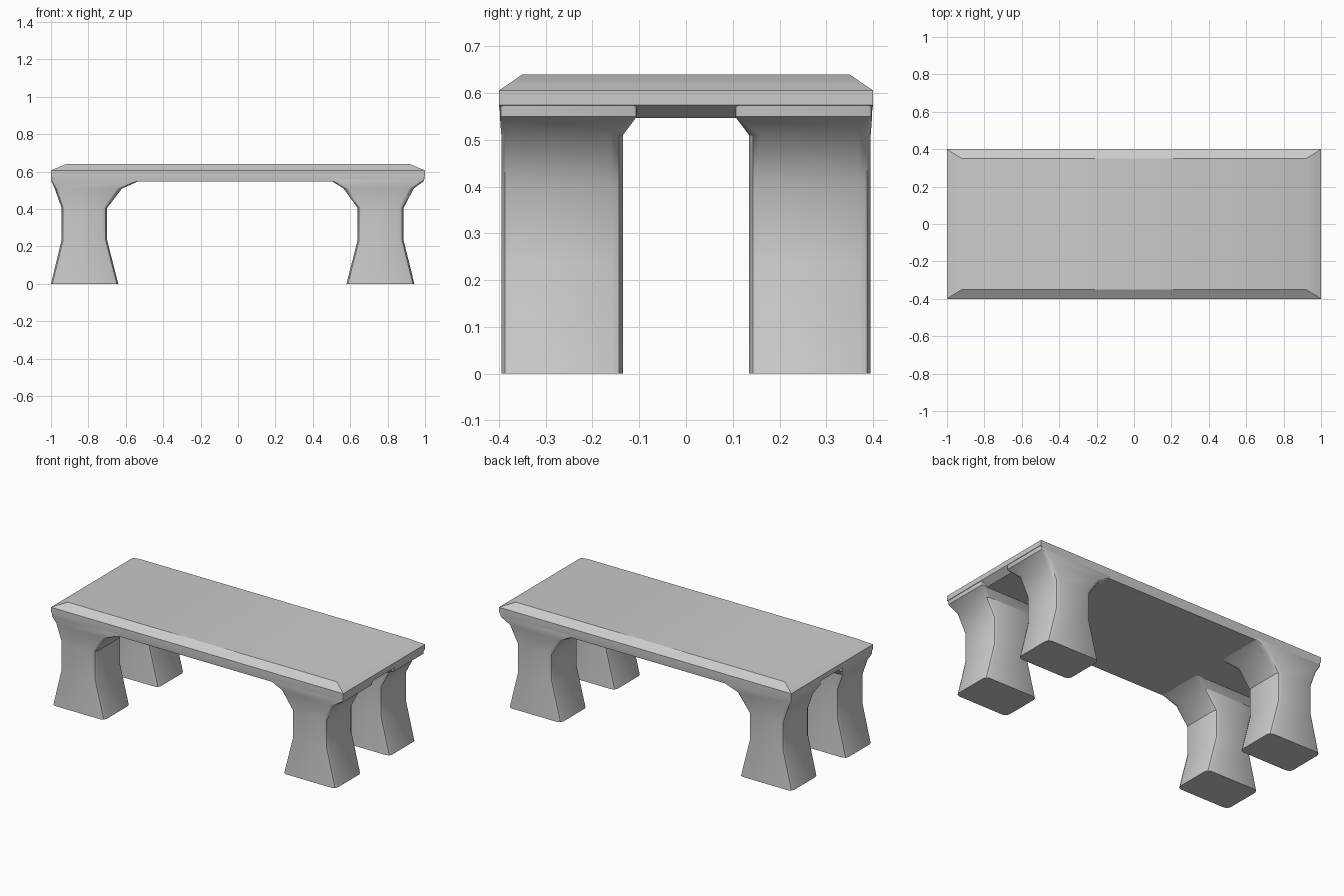
import bpy
import bmesh

if "Cube" in bpy.data.objects:
    bpy.data.objects.remove(bpy.data.objects["Cube"])


def loft(name, rings):
    """Skin a stack of equal-length vertex rings and cap both ends."""
    bm = bmesh.new()
    loops = [[bm.verts.new(p) for p in ring] for ring in rings]
    n = len(loops[0])
    for a, b in zip(loops, loops[1:]):
        for i in range(n):
            j = (i + 1) % n
            bm.faces.new((a[i], a[j], b[j], b[i]))
    bm.faces.new(loops[0])
    bm.faces.new(loops[-1])
    bmesh.ops.recalc_face_normals(bm, faces=bm.faces)
    mesh = bpy.data.meshes.new(name)
    bm.to_mesh(mesh)
    bm.free()
    obj = bpy.data.objects.new(name, mesh)
    bpy.context.collection.objects.link(obj)
    bpy.ops.object.select_all(action='DESELECT')
    obj.select_set(True)
    bpy.context.view_layer.objects.active = obj
    bpy.ops.object.shade_smooth_by_angle(angle=0.6)
    return obj


def rect(x0, x1, y0, y1, z):
    return [(x0, y0, z), (x1, y0, z), (x1, y1, z), (x0, y1, z)]


def soft_rect(x0, x1, y0, y1, z, c=0.026):
    """Rectangle with two-segment rounded corners."""
    k = c * 0.3
    return [(x0 + c, y0, z), (x1 - c, y0, z), (x1 - k, y0 + k, z),
            (x1, y0 + c, z), (x1, y1 - c, z), (x1 - k, y1 - k, z),
            (x1 - c, y1, z), (x0 + c, y1, z), (x0 + k, y1 - k, z),
            (x0, y1 - c, z), (x0, y0 + c, z), (x0 + k, y0 + k, z)]


# Seat slab with bevelled top edge and tapered underside
seat_profile = [(0.96, 0.396, 0.547), (1.0, 0.40, 0.575),
                (1.0, 0.40, 0.606), (0.975, 0.383, 0.617), (0.92, 0.35, 0.64)]
loft("seat", [rect(-x, x, -y, y, z) for x, y, z in seat_profile])

# Leg silhouettes: z, x min, x max, inner y, outer y
left_profile = [(0.0, -1.0, -0.64, 0.135, 0.395),
                (0.235, -0.943, -0.70, 0.135, 0.395),
                (0.405, -0.943, -0.70, 0.135, 0.395),
                (0.51, -0.98, -0.62, 0.135, 0.395),
                (0.55, -0.998, -0.53, 0.105, 0.398),
                (0.575, -0.998, -0.53, 0.105, 0.398)]
right_profile = [(0.0, 0.58, 0.943, 0.135, 0.395),
                 (0.235, 0.64, 0.885, 0.135, 0.395),
                 (0.405, 0.64, 0.885, 0.135, 0.395),
                 (0.51, 0.565, 0.94, 0.135, 0.395),
                 (0.55, 0.50, 0.995, 0.105, 0.398),
                 (0.575, 0.50, 0.998, 0.105, 0.398)]

# Four waisted legs flaring into the seat
for side, profile in (("left", left_profile), ("right", right_profile)):
    for end, s in (("front", -1), ("back", 1)):
        rings = []
        for z, x0, x1, yi, yo in profile:
            y0, y1 = sorted((s * yi, s * yo))
            rings.append(soft_rect(x0, x1, y0, y1, z, 0.026 if z < 0.53 else 0.008))
        loft(f"{end}_{side}_leg", rings)
